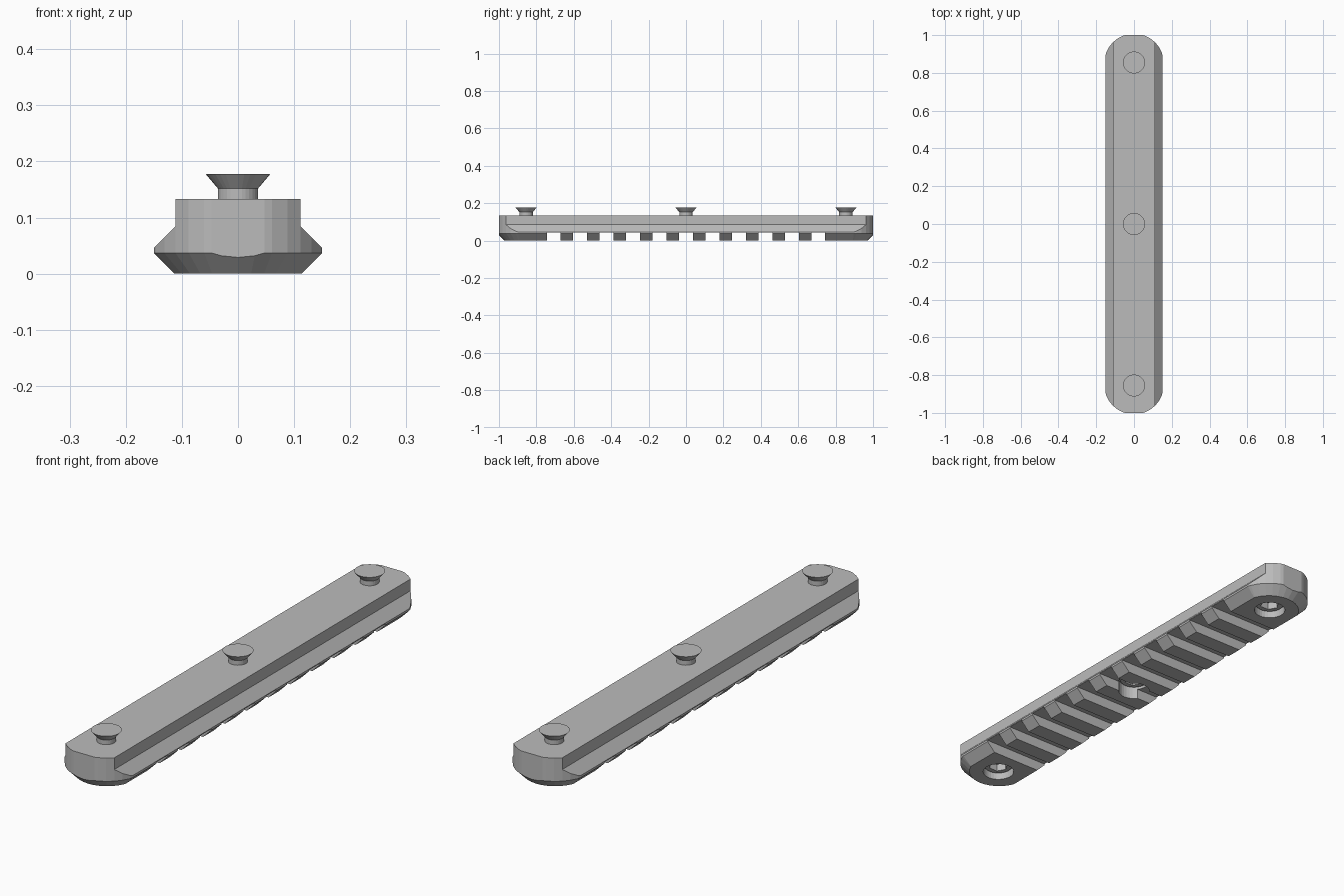
import bpy, bmesh, math

if "Cube" in bpy.data.objects:
    bpy.data.objects.remove(bpy.data.objects["Cube"])

grey = bpy.data.materials.new("satin grey")
grey.use_nodes = True
grey.diffuse_color = (0.5, 0.5, 0.5, 1)
grey.node_tree.nodes["Principled BSDF"].inputs["Base Color"].default_value = (0.5, 0.5, 0.5, 1)

SCREW_Y = 0.855
PITCH, SLOT_WIDTH, SLOT_DEPTH = 0.1415, 0.074, 0.0424


def add_object(name, bm):
    bmesh.ops.recalc_face_normals(bm, faces=bm.faces)
    mesh = bpy.data.meshes.new(name)
    bm.to_mesh(mesh)
    bm.free()
    mesh.materials.append(grey)
    obj = bpy.data.objects.new(name, mesh)
    bpy.context.collection.objects.link(obj)
    return obj


def loft(bm, rings):
    """Skin a stack of equal-length point rings and cap both ends."""
    loops = [[bm.verts.new(p) for p in ring] for ring in rings]
    n = len(loops[0])
    for low, high in zip(loops, loops[1:]):
        for i in range(n):
            j = (i + 1) % n
            bm.faces.new((low[i], low[j], high[j], high[i]))
    bm.faces.new(loops[0][::-1])
    bm.faces.new(loops[-1])


def circle(r, z, y=0, sides=32):
    return [(r * math.cos(math.tau * i / sides), y + r * math.sin(math.tau * i / sides), z)
            for i in range(sides)]


def stadium(r, z, steps=16):
    ring = []
    for sign in (1, -1):
        for i in range(steps + 1):
            a = math.pi * i / steps
            ring.append((sign * r * math.cos(a), sign * (0.85 + r * math.sin(a)), z))
    return ring


def cut(obj, cutter, operation):
    """Apply a boolean and discard the cutter."""
    mod = obj.modifiers.new("cut", "BOOLEAN")
    mod.object, mod.operation, mod.solver = cutter, operation, "EXACT"
    deps = bpy.context.evaluated_depsgraph_get()
    mesh = bpy.data.meshes.new_from_object(obj.evaluated_get(deps))
    obj.modifiers.clear()
    obj.data = mesh
    bpy.data.objects.remove(cutter)


# Rail body: constant section, mirrored about the centre
half = [(0.113, 0), (0.15, 0.037), (0.15, 0.046), (0.111, 0.085), (0.111, 0.133)]
section = half + [(-x, z) for x, z in reversed(half)]
bm = bmesh.new()
loft(bm, [[(x, y, z) for x, z in section] for y in (-1, 1)])
rail = add_object("rail_body", bm)

# Rounded ends with a conical lower chamfer
bm = bmesh.new()
loft(bm, [stadium(0.111, -0.01), stadium(0.158, 0.037), stadium(0.158, 0.2)])
cut(rail, add_object("end_rounding", bm), "INTERSECT")

# Cross slots
bm = bmesh.new()
for k in range(-5, 6):
    y0, y1 = k * PITCH - SLOT_WIDTH / 2, k * PITCH + SLOT_WIDTH / 2
    loft(bm, [[(-0.2, y0, z), (0.2, y0, z), (0.2, y1, z), (-0.2, y1, z)]
              for z in (-0.05, SLOT_DEPTH)])
cut(rail, add_object("slot_cutter", bm), "DIFFERENCE")

# Counterbores for the screws
bm = bmesh.new()
for y in (-SCREW_Y, 0, SCREW_Y):
    loft(bm, [circle(0.062, -0.05, y), circle(0.062, 0.085, y)])
cut(rail, add_object("counterbore_cutter", bm), "DIFFERENCE")

# Screws with hex sockets below and flared nuts above
for name, y, head_z in (("front", -SCREW_Y, 0.025), ("middle", 0, 0.048), ("back", SCREW_Y, 0.025)):
    bm = bmesh.new()
    loft(bm, [circle(0.054, head_z, y), circle(0.0618, head_z + 0.008, y),
              circle(0.0618, 0.09, y)])
    head = add_object(name + "_screw_head", bm)
    bm = bmesh.new()
    loft(bm, [circle(0.038, -0.02, y, 6), circle(0.038, head_z + 0.03, y, 6)])
    cut(head, add_object("socket_cutter", bm), "DIFFERENCE")
    bm = bmesh.new()
    loft(bm, [circle(0.036, 0.12, y), circle(0.036, 0.152, y), circle(0.058, 0.178, y)])
    add_object(name + "_flared_nut", bm)
